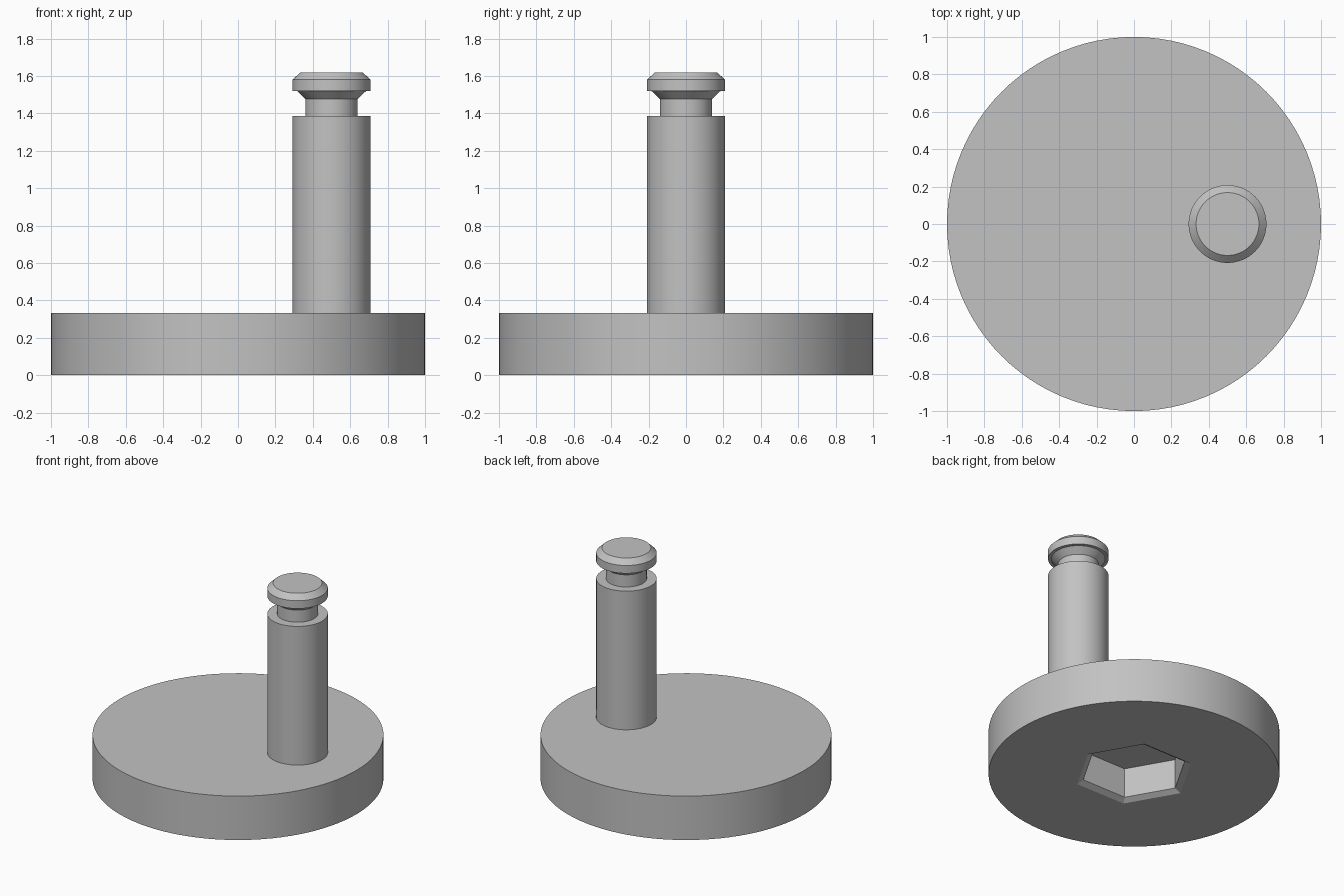
import bpy, bmesh, math

cube = bpy.data.objects.get("Cube")
if cube:
    bpy.data.objects.remove(cube, do_unlink=True)

GREY = (0.54, 0.54, 0.54, 1.0)
metal = bpy.data.materials.new("plain grey")
metal.use_nodes = True
metal.diffuse_color = GREY
metal.node_tree.nodes["Principled BSDF"].inputs["Base Color"].default_value = GREY


def ring(bm, radius, z, sides):
    """Horizontal ring of vertices with the first one on +x."""
    step = math.tau / sides
    return [bm.verts.new((radius * math.cos(i * step), radius * math.sin(i * step), z))
            for i in range(sides)]


def skin(bm, rings):
    """Quads between successive rings of equal size."""
    for a, b in zip(rings, rings[1:]):
        n = len(a)
        for i in range(n):
            j = (i + 1) % n
            bm.faces.new((a[i], a[j], b[j], b[i]))


def finish(bm, name, location=(0, 0, 0)):
    bmesh.ops.recalc_face_normals(bm, faces=bm.faces)
    mesh = bpy.data.meshes.new(name)
    bm.to_mesh(mesh)
    bm.free()
    mesh.materials.append(metal)
    obj = bpy.data.objects.new(name, mesh)
    obj.location = location
    bpy.context.collection.objects.link(obj)
    bpy.ops.object.select_all(action='DESELECT')
    obj.select_set(True)
    bpy.context.view_layer.objects.active = obj
    bpy.ops.object.shade_smooth_by_angle(angle=math.radians(25))
    return obj


# Round base with a chamfered hexagonal socket underneath
HEIGHT = 0.333
SIDES = 96
bm = bmesh.new()
rim_low = ring(bm, 1.0, 0.0, SIDES)
rim_top = ring(bm, 1.0, HEIGHT, SIDES)
skin(bm, [rim_low, rim_top])
bm.faces.new(rim_top)
socket = [ring(bm, r, z, 6) for r, z in ((0.415, 0.0), (0.37, 0.025), (0.37, 0.25))]
skin(bm, socket)
bm.faces.new(socket[-1])
# Underside: one face from each socket edge out to its arc of the rim
arc = SIDES // 6
for i in range(6):
    outer = [rim_low[(i * arc + k) % SIDES] for k in range(arc + 1)]
    bm.faces.new(outer + [socket[0][(i + 1) % 6], socket[0][i]])
finish(bm, "round_base")

# Off-centre pin: shaft, groove, flared neck and chamfered head
profile = [(0.208, 0.32), (0.208, 1.385), (0.14, 1.385), (0.14, 1.477),
           (0.185, 1.52), (0.208, 1.52), (0.208, 1.58), (0.168, 1.618)]
bm = bmesh.new()
rings = [ring(bm, r, z, 64) for r, z in profile]
skin(bm, rings)
bm.faces.new(rings[0])
bm.faces.new(rings[-1])
finish(bm, "grooved_pin", (0.5, 0, 0))
